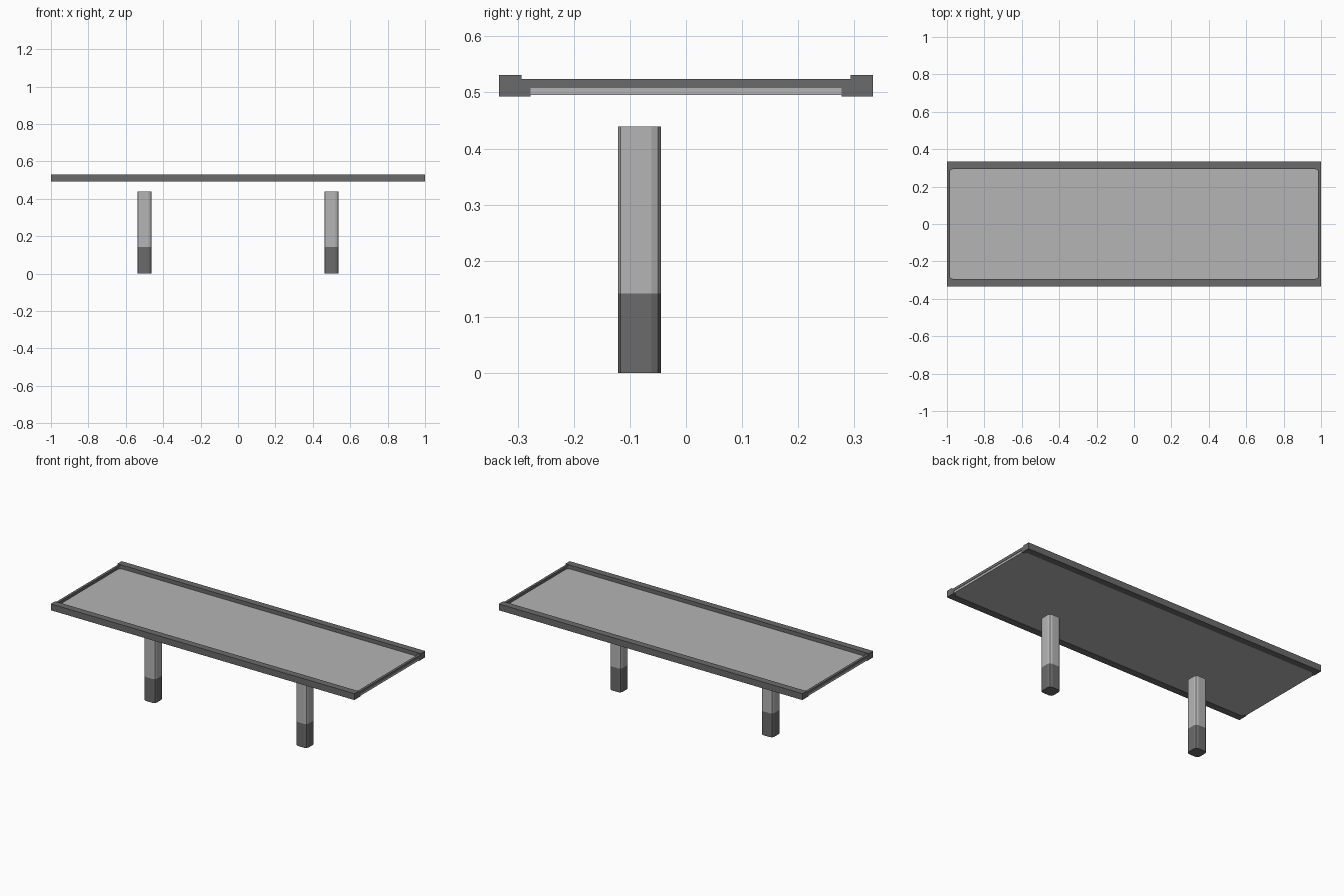
import bpy, bmesh, math
from mathutils import Vector

cube = bpy.data.objects.get("Cube")
if cube:
    bpy.data.objects.remove(cube, do_unlink=True)


def material(name, value):
    mat = bpy.data.materials.new(name)
    mat.use_nodes = True
    color = (value, value, value, 1)
    mat.diffuse_color = color
    mat.node_tree.nodes["Principled BSDF"].inputs["Base Color"].default_value = color
    return mat


LIGHT = material("light grey", 0.46)
DARK = material("dark grey", 0.147)


def prism(name, outline, z0, z1, mat):
    """Extrude a flat outline of (x, y) points from z0 up to z1."""
    bm = bmesh.new()
    base = bm.faces.new([bm.verts.new((x, y, z0)) for x, y in outline])
    top = bmesh.ops.extrude_face_region(bm, geom=[base])["geom"]
    verts = [g for g in top if isinstance(g, bmesh.types.BMVert)]
    bmesh.ops.translate(bm, verts=verts, vec=Vector((0, 0, z1 - z0)))
    bmesh.ops.recalc_face_normals(bm, faces=bm.faces)
    mesh = bpy.data.meshes.new(name)
    bm.to_mesh(mesh)
    bm.free()
    mesh.materials.append(mat)
    obj = bpy.data.objects.new(name, mesh)
    bpy.context.collection.objects.link(obj)
    return obj


def rect(x0, x1, y0, y1):
    return [(x0, y0), (x1, y0), (x1, y1), (x0, y1)]


def rounded_square(cx, cy, half, radius, segments=2):
    points = []
    for quarter in range(4):
        mid = math.radians(45 + 90 * quarter)
        kx = cx + math.copysign(half - radius, math.cos(mid))
        ky = cy + math.copysign(half - radius, math.sin(mid))
        for i in range(segments + 1):
            a = math.radians(90 * quarter + 90 * i / segments)
            points.append((kx + radius * math.cos(a), ky + radius * math.sin(a)))
    return points


# Table panel
prism("panel", rect(-0.998, 0.998, -0.293, 0.293), 0.495, 0.508, LIGHT)

# Raised rails along the front and back edges
for side, y0, y1 in (("front", -0.333, -0.293), ("back", 0.293, 0.333)):
    prism(side + "_rail", rect(-1, 1, y0, y1), 0.493, 0.531, DARK)

# Thin end rails above the panel, and rounded fillets in the corners
IN_X, IN_Y, R = 0.985, 0.293, 0.016
for side, sx in (("left", 1), ("right", -1)):
    prism(side + "_end_rail", rect(*sorted((sx * IN_X, sx)), -IN_Y, IN_Y),
          0.508, 0.524, DARK)
    for end, sy in (("front", -1), ("back", 1)):
        arc = [(sx * (IN_X - R + R * math.cos(a)), sy * (IN_Y - R + R * math.sin(a)))
               for a in (math.pi / 8 * i for i in range(5))]
        outline = [(sx, sy * (IN_Y - R)), *arc, (sx * (IN_X - R), sy * IN_Y),
                   (sx, sy * IN_Y)]
        outline = list(dict.fromkeys((round(x, 5), round(y, 5)) for x, y in outline))
        prism(f"{side}_{end}_corner", outline, 0.493, 0.524, DARK)

# Two posts with dark feet
for side, x in (("left", 0.5), ("right", -0.5)):
    profile = rounded_square(x, -0.083, 0.0385, 0.017)
    prism(side + "_post", profile, 0.142, 0.439, LIGHT)
    prism(side + "_foot", profile, 0, 0.142, DARK)
